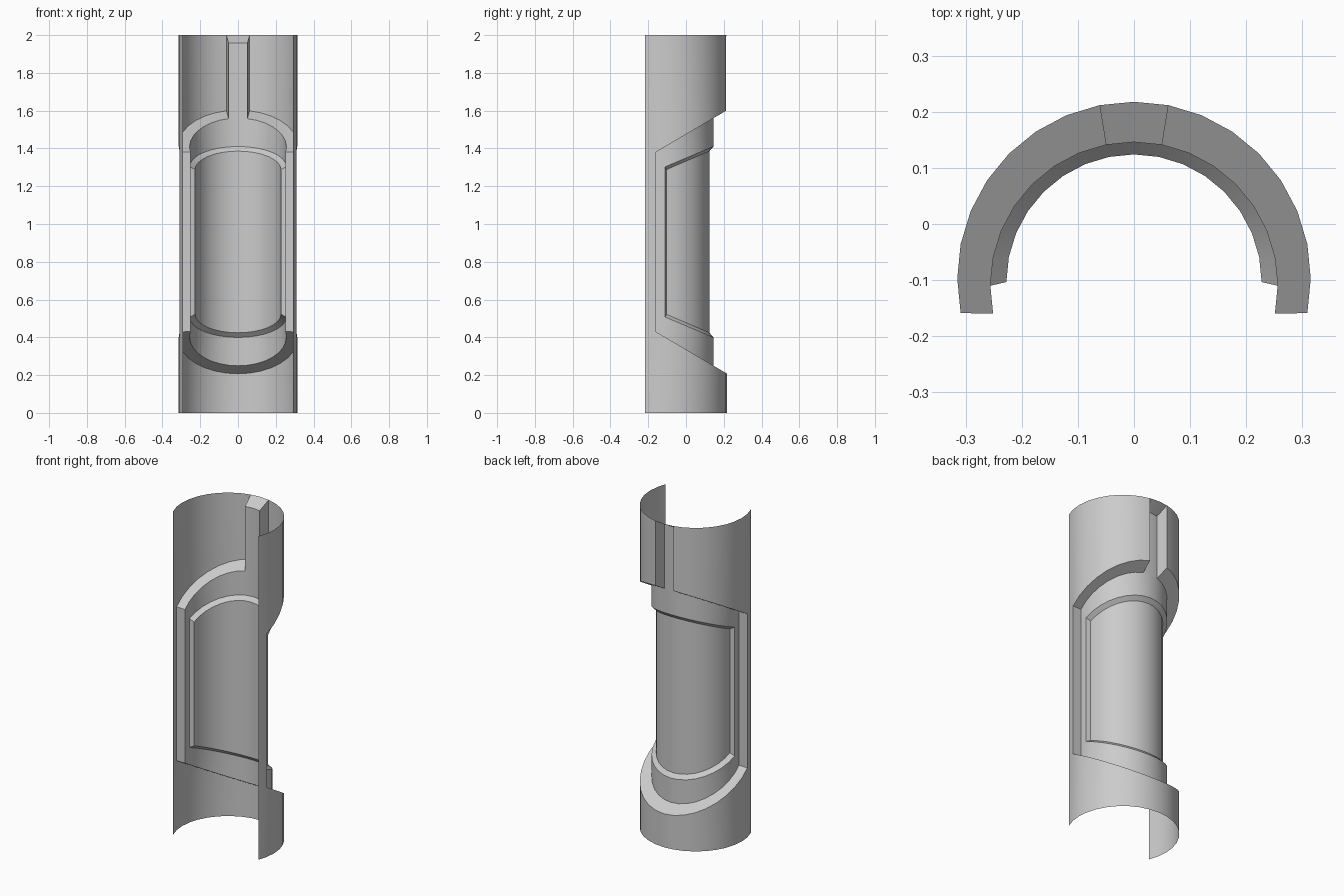
import bpy, bmesh, math

if "Cube" in bpy.data.objects:
    bpy.data.objects.remove(bpy.data.objects["Cube"])

STEP = math.radians(11.25)      # 32-sided circle
MID = 0.905                     # recesses mirror about this height
# name: (radius, centre y) of each cylindrical layer
SHELL, FLOOR, PANEL = (0.315, -0.0972), (0.256, -0.110), (0.2275, -0.1035)


def pt(layer, i, z):
    """Point on a layer at column i; z is a number or a function of y."""
    r, cy = layer
    x, y = r * math.sin(i * STEP), cy + r * math.cos(i * STEP)
    return (x, y, z(y) if callable(z) else z)


def row(layer, i0, i1, z):
    return [pt(layer, i, z) for i in range(i0, i1 + 1)]


def slanted(z0, y0, slope):
    """Upper slanted cut and its mirror image below."""
    top = lambda y: z0 + slope * (y - y0)
    return (lambda y: 2 * MID - top(y)), top


R_LO, R_HI = slanted(1.38, -0.16, 0.59)       # large recess cut
W_LO, W_HI = slanted(1.303, -0.11, 0.42)      # window outer rim
P_LO, P_HI = slanted(1.288, -0.1035, 0.43)    # window inner rim


def make(name, strips):
    """Each strip is a lower row and an upper row of points."""
    bm = bmesh.new()
    for low, up in strips:
        a = [bm.verts.new(p) for p in low]
        b = [bm.verts.new(p) for p in up]
        for k in range(len(a) - 1):
            bm.faces.new((a[k + 1], a[k], b[k], b[k + 1]))
    bmesh.ops.remove_doubles(bm, verts=bm.verts, dist=1e-5)
    me = bpy.data.meshes.new(name)
    bm.to_mesh(me)
    bm.free()
    ob = bpy.data.objects.new(name, me)
    bpy.context.collection.objects.link(ob)
    bpy.ops.object.select_all(action='DESELECT')
    ob.select_set(True)
    bpy.context.view_layer.objects.active = ob
    bpy.ops.object.shade_smooth_by_angle(angle=math.radians(25))


def step(outer, inner, n, lo_o, hi_o, lo_i, hi_i, gap=False):
    """Sloped ledges and side walls joining two layers."""
    s = [(row(outer, -n, n, lo_o), row(inner, -n, n, lo_i))]
    for i0, i1 in ([(-n, -1), (1, n)] if gap else [(-n, n)]):
        s.append((row(inner, i0, i1, hi_i), row(outer, i0, i1, hi_o)))
    s.append(([pt(inner, n, lo_i), pt(outer, n, lo_o)],
              [pt(inner, n, hi_i), pt(outer, n, hi_o)]))
    s.append(([pt(outer, -n, lo_o), pt(inner, -n, lo_i)],
              [pt(outer, -n, hi_o), pt(inner, -n, hi_i)]))
    return s


# Outer half tube: base, top halves either side of the groove, edge strips
shell = [(row(SHELL, -9, 9, 0), row(SHELL, -9, 9, R_LO)),
         (row(SHELL, -9, -1, R_HI), row(SHELL, -9, -1, 2)),
         (row(SHELL, 1, 9, R_HI), row(SHELL, 1, 9, 2))]
for a in (-10, 9):
    zs = [0, pt(SHELL, 9, R_LO)[2], pt(SHELL, 9, R_HI)[2], 2]
    for z0, z1 in zip(zs, zs[1:]):
        shell.append((row(SHELL, a, a + 1, z0), row(SHELL, a, a + 1, z1)))
make("outer_shell", shell)

# Large recess: walls plus floor framing the window
recess = step(SHELL, FLOOR, 9, R_LO, R_HI, R_LO, R_HI, gap=True)
recess += [(row(FLOOR, -8, 8, R_LO), row(FLOOR, -8, 8, W_LO)),
           (row(FLOOR, -8, 8, W_HI), row(FLOOR, -8, 8, R_HI))]
for a, inner in ((-9, -8), (8, 8)):
    zs = [(R_LO, R_LO), (W_LO, W_LO), (W_HI, W_HI), (R_HI, R_HI)]
    for (z0, _), (z1, _) in zip(zs, zs[1:]):
        recess.append((row(FLOOR, a, a + 1, z0), row(FLOOR, a, a + 1, z1)))
make("recess_frame", recess)

# Inner sunken panel with bevelled rim
panel = step(FLOOR, PANEL, 8, W_LO, W_HI, P_LO, P_HI)
panel.append((row(PANEL, -8, 8, P_LO), row(PANEL, -8, 8, P_HI)))
make("sunken_panel", panel)

# Groove from recess up to the top, closed by a sloping cap
Z = 1.957
make("top_groove", [
    (row(FLOOR, -1, 1, R_HI), row(FLOOR, -1, 1, Z)),
    (row(FLOOR, -1, 1, Z), row(SHELL, -1, 1, 2)),
    ([pt(FLOOR, 1, R_HI), pt(SHELL, 1, R_HI)], [pt(FLOOR, 1, Z), pt(SHELL, 1, 2)]),
    ([pt(SHELL, -1, R_HI), pt(FLOOR, -1, R_HI)], [pt(SHELL, -1, 2), pt(FLOOR, -1, Z)]),
])
